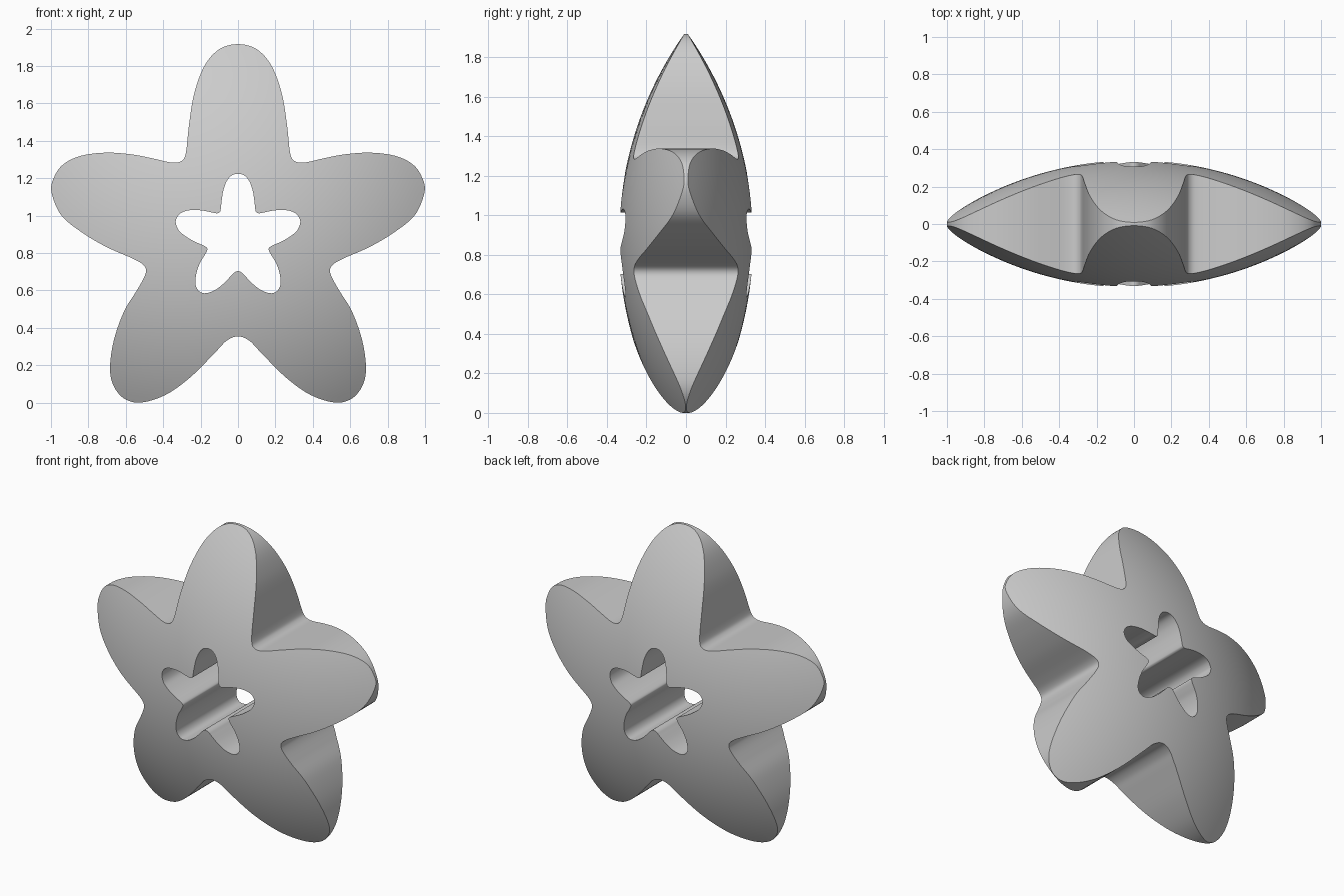
import bpy, bmesh
from math import sqrt
from mathutils import Vector

if "Cube" in bpy.data.objects:
    bpy.data.objects.remove(bpy.data.objects["Cube"])

# Right half of the star outline (x, z), from top tip to bottom notch
HALF = [(0, 1.917), (.1, 1.89), (.18, 1.80), (.235, 1.65), (.262, 1.485), (.278, 1.34),
        (.30, 1.294), (.353, 1.284), (.465, 1.308), (.572, 1.328), (.706, 1.337),
        (.84, 1.32), (.936, 1.273), (.986, 1.20), (.997, 1.125), (.947, 1.005),
        (.84, .914), (.706, .834), (.572, .775), (.513, .743), (.492, .711),
        (.503, .668), (.545, .594), (.61, .487), (.663, .337), (.684, .193),
        (.668, .096), (.61, .023), (.519, .001), (.385, .043), (.25, .14),
        (.118, .273), (.06, .332), (0, .355)]
CENTRE = 0.8775      # the hole is the same star, one third the size, about this height
RIM, HEIGHT = 1.052, 0.34
RINGS, STEPS = 18, 6


def smooth_loop(points, steps):
    """Closed Catmull-Rom curve through the points."""
    p = [Vector(q) for q in points]
    n, out = len(p), []
    for i in range(n):
        a, b, c, d = p[i - 1], p[i], p[(i + 1) % n], p[(i + 2) % n]
        for k in range(steps):
            t = k / steps
            out.append(0.5 * (2 * b + (c - a) * t + (2 * a - 5 * b + 4 * c - d) * t * t
                              + (3 * b - a - 3 * c + d) * t ** 3))
    return out


def dome(x, z):
    """Half thickness of the lens-shaped body."""
    radius = (RIM ** 2 + HEIGHT ** 2) / (2 * HEIGHT)
    r2 = x * x + (z - CENTRE) ** 2
    return max(sqrt(radius ** 2 - r2) - (radius - HEIGHT), 0.002)


outline = smooth_loop(HALF + [(-x, z) for x, z in HALF[-2:0:-1]], STEPS)
n = len(outline)
bm = bmesh.new()

# Nested star rings: front dome from rim to hole, then back dome from hole to rim
scales = [1 - (2 / 3) * i / RINGS for i in range(RINGS + 1)]
rings = []
for side, order in ((-1, scales), (1, scales[::-1])):
    for s in order:
        ring = []
        for p in outline:
            x, z = p.x * s, CENTRE + (p.y - CENTRE) * s
            ring.append(bm.verts.new((x, side * dome(x, z), z)))
        rings.append(ring)

# Closing the ring sequence makes the outer wall and the hole wall
for k, a in enumerate(rings):
    b = rings[(k + 1) % len(rings)]
    for i in range(n):
        j = (i + 1) % n
        bm.faces.new((a[i], a[j], b[j], b[i]))
bmesh.ops.recalc_face_normals(bm, faces=bm.faces)

mesh = bpy.data.meshes.new("star")
bm.to_mesh(mesh)
bm.free()
star = bpy.data.objects.new("star", mesh)
bpy.context.collection.objects.link(star)
bpy.context.view_layer.objects.active = star
star.select_set(True)
bpy.ops.object.shade_smooth_by_angle(angle=0.55)
